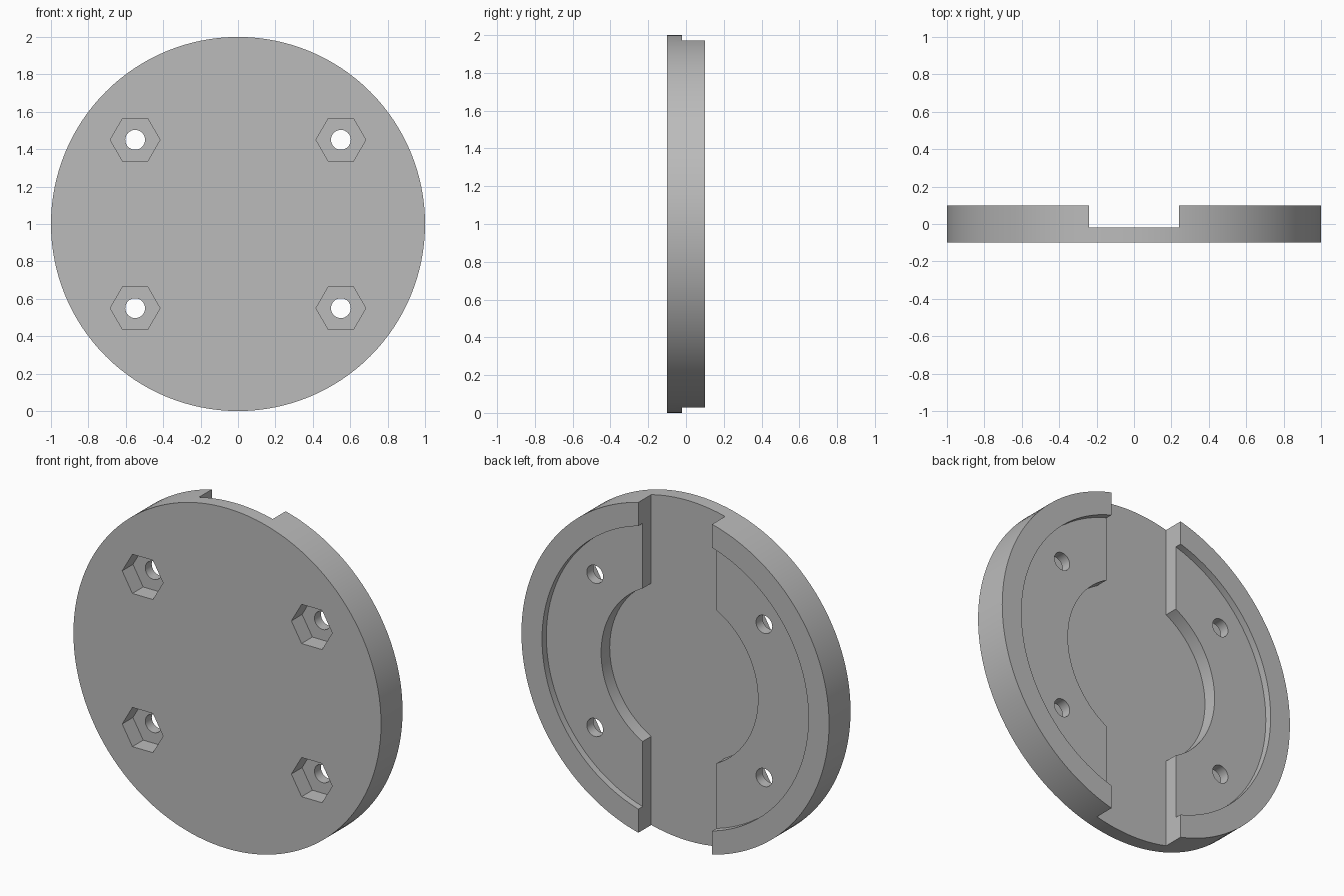
import bpy
import math

cube = bpy.data.objects.get("Cube")
if cube:
    bpy.data.objects.remove(cube, do_unlink=True)

FRONT, BACK = -0.1, 0.1
CHANNEL_FLOOR, RECESS_FLOOR, NUT_FLOOR = -0.02, 0.06, 0.0
OVER = 0.1  # how far cutters stick out of the plate

grey = bpy.data.materials.new("plain grey")
grey.use_nodes = True
colour = (0.5, 0.5, 0.5, 1)
grey.diffuse_color = colour
grey.node_tree.nodes["Principled BSDF"].inputs["Base Color"].default_value = colour


def prism(name, sides, radius, y0, y1, x=0, z=1, spin=0):
    """Round or many-sided bar lying along y."""
    bpy.ops.mesh.primitive_cylinder_add(vertices=sides, radius=radius, depth=y1 - y0)
    ob = bpy.context.object
    ob.name = name
    # turn the mesh itself so that its axis runs along y
    for v in ob.data.vertices:
        px, py, pz = v.co
        c, s = math.cos(spin), math.sin(spin)
        v.co = (px * c - py * s, -pz, px * s + py * c)
    ob.location = (x, (y0 + y1) / 2, z)
    return ob


def cut(target, cutter):
    """Subtract the cutter from the target, then drop it."""
    cutter.hide_render = True
    bpy.context.view_layer.objects.active = target
    mod = target.modifiers.new("cut", 'BOOLEAN')
    mod.operation = 'DIFFERENCE'
    mod.solver = 'EXACT'
    mod.object = cutter
    bpy.ops.object.modifier_apply(modifier=mod.name)
    bpy.data.objects.remove(cutter, do_unlink=True)


# Round plate
plate = prism("mounting_plate", 128, 1, FRONT, BACK)
plate.data.materials.append(grey)

# Shallow round recess and deeper centre bore in the back
cut(plate, prism("recess_cutter", 128, 0.866, RECESS_FLOOR, BACK + OVER))
cut(plate, prism("bore_cutter", 96, 0.51, CHANNEL_FLOOR, BACK + OVER))

# Vertical channel across the back
bpy.ops.mesh.primitive_cube_add(size=1)
channel = bpy.context.object
channel.name = "channel_cutter"
channel.scale = (0.48, BACK + OVER - CHANNEL_FLOOR, 2.4)
channel.location = (0, (BACK + OVER + CHANNEL_FLOOR) / 2, 1)
cut(plate, channel)

# Four bolt holes with six-sided nut pockets in the front
for x in (-0.55, 0.55):
    for z in (0.55, 1.45):
        cut(plate, prism("nut_cutter", 6, 0.133, FRONT - OVER, NUT_FLOOR, x, z, math.pi / 6))
        cut(plate, prism("hole_cutter", 32, 0.053, FRONT - OVER, BACK + OVER, x, z))

# Smooth round walls, crisp edges
bpy.ops.object.select_all(action='DESELECT')
plate.select_set(True)
bpy.context.view_layer.objects.active = plate
bpy.ops.object.shade_smooth_by_angle(angle=math.radians(30))
